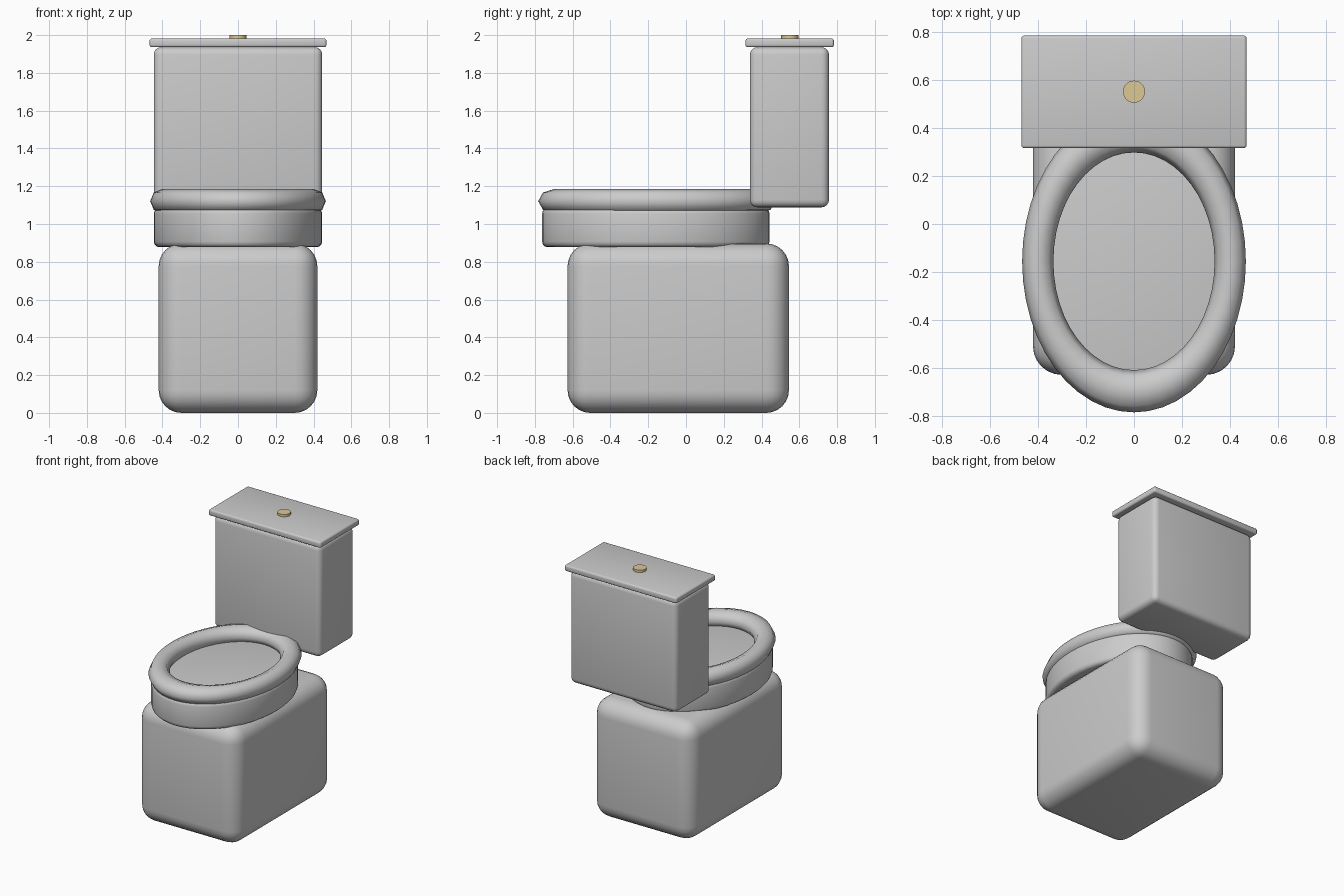
import bpy, math

if "Cube" in bpy.data.objects:
    bpy.data.objects.remove(bpy.data.objects["Cube"])


def finish(ob, name, bevel=0, segs=4, angle=40):
    ob.name = name
    bpy.ops.object.transform_apply(location=False, rotation=True, scale=True)
    if bevel:
        m = ob.modifiers.new("round", 'BEVEL')
        m.width, m.segments = bevel, segs
        m.limit_method = 'ANGLE'
        m.angle_limit = math.radians(40)
        bpy.ops.object.modifier_apply(modifier="round")
    bpy.ops.object.shade_smooth_by_angle(angle=math.radians(angle))
    return ob


def box(name, half_x, y0, y1, z0, z1, bevel, segs=4):
    bpy.ops.mesh.primitive_cube_add(size=1, location=(0, (y0 + y1) / 2, (z0 + z1) / 2))
    ob = bpy.context.object
    ob.scale = (2 * half_x, y1 - y0, z1 - z0)
    return finish(ob, name, bevel, segs)


def cylinder(name, rx, ry, y, z0, z1, sides, bevel=0):
    bpy.ops.mesh.primitive_cylinder_add(vertices=sides, radius=1, depth=z1 - z0,
                                        location=(0, y, (z0 + z1) / 2))
    ob = bpy.context.object
    ob.scale = (rx, ry, 1)
    return finish(ob, name, bevel, 3)


# Pedestal with heavily rounded edges
box("pedestal", 0.42, -0.627, 0.545, 0.0, 0.897, 0.12, 6)

# Oval bowl, closed on top
cylinder("bowl", 0.446, 0.602, -0.16, 0.877, 1.085, 48, 0.03)

# Seat: a ring stretched lengthwise
bpy.ops.mesh.primitive_torus_add(major_segments=48, minor_segments=8,
                                 major_radius=0.4, minor_radius=0.065,
                                 location=(0, -0.155, 1.121))
seat = bpy.context.object
seat.scale = (1, 1.35, 1)
finish(seat, "seat", angle=80)

# Water tank and its lid
box("tank", 0.446, 0.338, 0.757, 1.088, 1.936, 0.04)
box("tank_lid", 0.468, 0.315, 0.783, 1.936, 1.982, 0.012, 3)

# Brass flush button
button = cylinder("flush_button", 0.046, 0.046, 0.55, 1.96, 2.0, 24)
brass = bpy.data.materials.new("brass")
brass.diffuse_color = (0.72, 0.58, 0.3, 1)
brass.use_nodes = True
brass.node_tree.nodes["Principled BSDF"].inputs["Base Color"].default_value = brass.diffuse_color
button.data.materials.append(brass)
